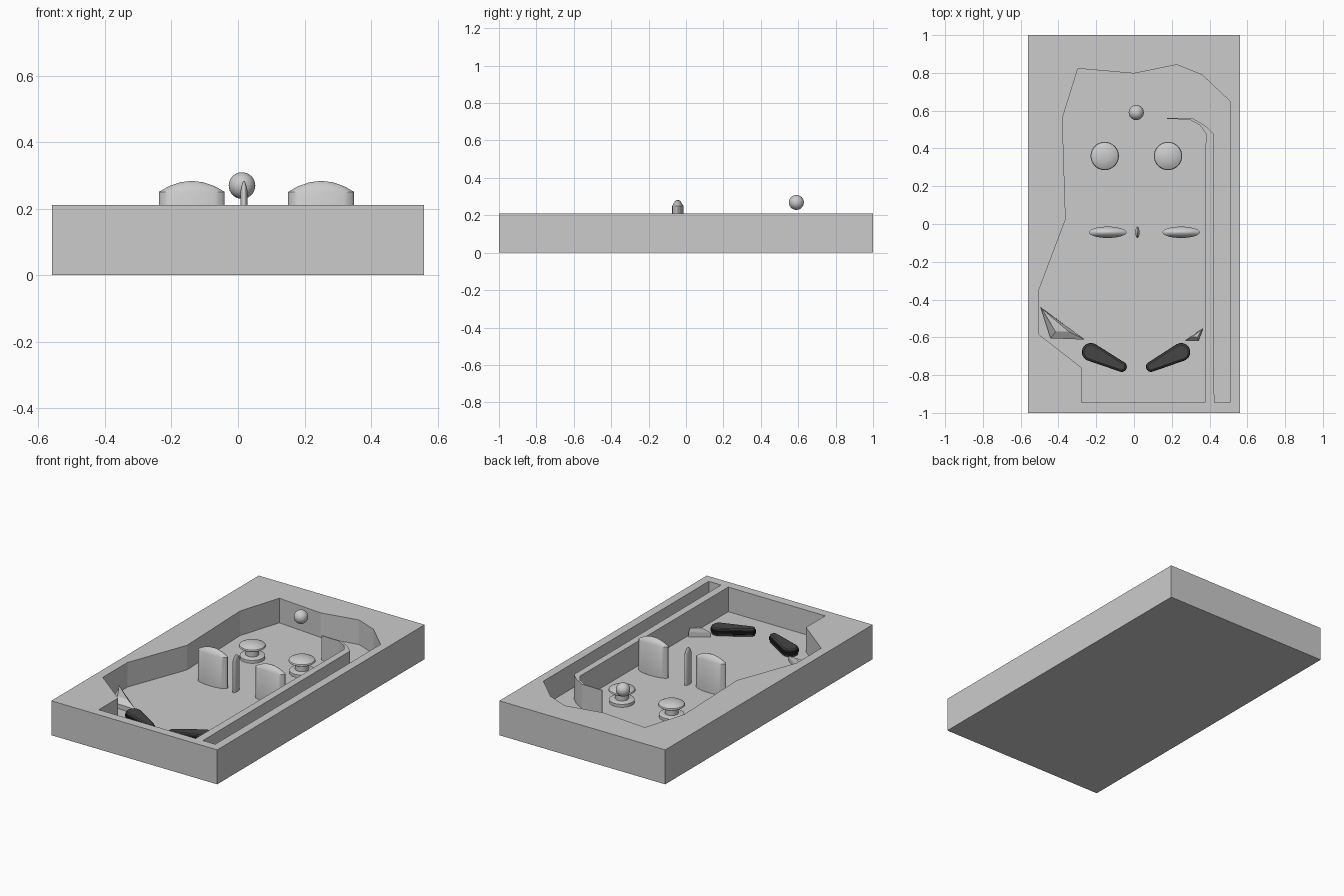
import bpy, bmesh, math
from mathutils import Vector

if "Cube" in bpy.data.objects:
    bpy.data.objects.remove(bpy.data.objects["Cube"])

FLOOR, TOP = 0.06, 0.21


def finish(name, bm, mat=None, smooth=False):
    bmesh.ops.recalc_face_normals(bm, faces=bm.faces[:])
    me = bpy.data.meshes.new(name)
    bm.to_mesh(me)
    bm.free()
    ob = bpy.data.objects.new(name, me)
    bpy.context.collection.objects.link(ob)
    if mat:
        me.materials.append(mat)
    if smooth:
        bpy.ops.object.select_all(action='DESELECT')
        ob.select_set(True)
        bpy.context.view_layer.objects.active = ob
        bpy.ops.object.shade_smooth_by_angle(angle=math.radians(35))
    return ob


def loft(name, rings, mat=None, smooth=False):
    """Skin a stack of equal-length point rings and cap both ends."""
    bm = bmesh.new()
    vs = [[bm.verts.new(p) for p in r] for r in rings]
    n = len(vs[0])
    for a, b in zip(vs, vs[1:]):
        for i in range(n):
            j = (i + 1) % n
            bm.faces.new((a[i], a[j], b[j], b[i]))
    bm.faces.new(vs[0][::-1])
    bm.faces.new(vs[-1])
    return finish(name, bm, mat, smooth)


def ellipse(cx, cy, rx, ry, z, n=32):
    return [(cx + rx * math.cos(2 * math.pi * i / n),
             cy + ry * math.sin(2 * math.pi * i / n), z) for i in range(n)]


def material(name, v):
    m = bpy.data.materials.new(name)
    m.diffuse_color = (v, v, v, 1)
    m.use_nodes = True
    m.node_tree.nodes["Principled BSDF"].inputs["Base Color"].default_value = m.diffuse_color
    return m


dark = material("dark_grey", 0.06)
black = material("black_rubber", 0.01)

# table block with the playfield and launch lane cut into it
bm = bmesh.new()
bmesh.ops.create_cube(bm, size=1)
for v in bm.verts:
    v.co = Vector((v.co.x * 1.12, v.co.y * 2, (v.co.z + 0.5) * TOP))
table = finish("table", bm)

outline = [(-.297, .823), (0, .797), (.227, .843), (.36, .79), (.508, .65),
           (.508, -.945), (.425, -.945), (.42, .48), (.375, .522), (.31, .56),
           (.175, .562), (.175, .556), (.295, .553), (.35, .522), (.38, .48),
           (.376, -.945), (-.278, -.945), (-.278, -.76), (-.503, -.585),
           (-.503, -.348), (-.362, .025), (-.379, .56)]
cutter = loft("playfield_cutter",
              [[(x, y, z) for x, y in outline] for z in (FLOOR, 0.4)])
cutter.hide_render = True
mod = table.modifiers.new("playfield", 'BOOLEAN')
mod.operation, mod.solver, mod.object = 'DIFFERENCE', 'EXACT', cutter
bpy.context.view_layer.objects.active = table
bpy.ops.object.modifier_apply(modifier=mod.name)
bpy.data.objects.remove(cutter)

# round bumpers: base disc, stem and domed cap
bumper = [(.07, FLOOR - .005), (.07, .078), (.06, .082), (.038, .084),
          (.038, .122), (.068, .128), (.075, .134), (.072, .142),
          (.052, .153), (.025, .159), (.003, .16)]
for side, x in (("left", -.155), ("right", .18)):
    loft(f"{side}_bumper", [ellipse(x, .36, r, r, z) for r, z in bumper],
         smooth=True)

# oval posts with crowned tops
for name, x, rx in (("left_post", -.139, .099), ("centre_pin", .018, .011),
                    ("right_post", .25, .099)):
    steps = [(1, FLOOR - .005), (1, .25), (.7, .267), (.35, .279), (.02, .283)]
    loft(name, [ellipse(x, -.044, rx * s, .03 * s, z) for s, z in steps],
         smooth=True)


# flippers: tapered paddles with a rubber band around the edge
def capsule(a, b, ra, rb, z, grow=0, n=12):
    a, b = Vector(a), Vector(b)
    d = b - a
    t = math.atan2(d.y, d.x)
    k = math.acos((ra - rb) / d.length)
    pts = []
    for c, r, s, e in ((b, rb, t - k, t + k),
                       (a, ra, t + k, t + 2 * math.pi - k)):
        for i in range(n + 1):
            w = s + (e - s) * i / n
            pts.append((c.x + (r + grow) * math.cos(w),
                        c.y + (r + grow) * math.sin(w), z))
    return pts


for side, a, b in (("left", (-.228, -.678), (-.065, -.756)),
                   ("right", (.25, -.678), (.09, -.756))):
    loft(f"{side}_flipper",
         [capsule(a, b, .047, .026, z, g) for z, g in
          ((.065, -.008), (.068, -.003), (.107, -.003), (.112, -.01))],
         dark, True)
    loft(f"{side}_flipper_rubber",
         [capsule(a, b, .047, .026, z, g) for z, g in
          ((.076, -.004), (.08, .001), (.096, .001), (.1, -.004))],
         black, True)

# slanted guide wedges above the flippers
for side, base, top in (
        ("left", [(-.495, -.44), (-.442, -.605), (-.262, -.612)],
         [(-.49, -.447), (-.415, -.57), (-.345, -.57)]),
        ("right", [(.367, -.55), (.342, -.618), (.268, -.618)],
         [(.364, -.555), (.335, -.6), (.31, -.597)])):
    loft(f"{side}_guide", [[(x, y, FLOOR - .003) for x, y in base],
                           [(x, y, .088) for x, y in base],
                           [(x, y, .112) for x, y in top]])

# ball
bm = bmesh.new()
bmesh.ops.create_uvsphere(bm, u_segments=32, v_segments=16, radius=.04)
bmesh.ops.translate(bm, verts=bm.verts[:], vec=(.012, .59, .269))
finish("ball", bm, smooth=True)
